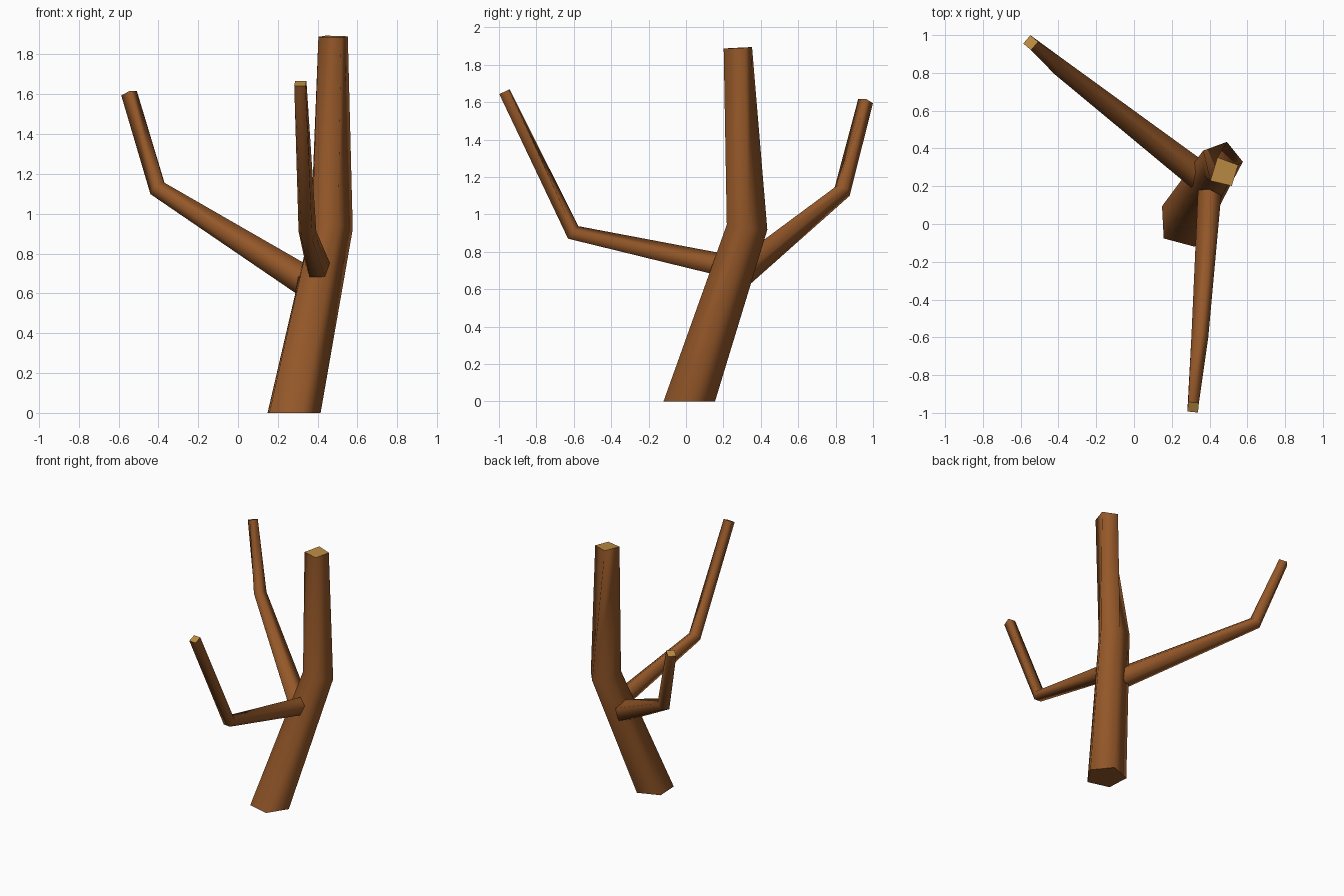
import bpy, bmesh, math
from mathutils import Vector

if "Cube" in bpy.data.objects:
    bpy.data.objects.remove(bpy.data.objects["Cube"])

def material(name, rgb):
    m = bpy.data.materials.new(name)
    m.diffuse_color = (*rgb, 1)
    m.use_nodes = True
    m.node_tree.nodes["Principled BSDF"].inputs["Base Color"].default_value = m.diffuse_color
    return m

bark = material("bark brown", (0.30, 0.097, 0.022))
wood = material("cut wood", (0.50, 0.26, 0.055))

def limb(name, path, radii, ref, angles, tip_angles, tip_map, flat_base=False):
    """Tapered limb: five-sided rings mitred along the path, ending in a four-sided tip."""
    pts = [Vector(p) for p in path]
    dirs = [(b - a).normalized() for a, b in zip(pts, pts[1:])]
    bm = bmesh.new()
    rings = []
    for i, (p, r) in enumerate(zip(pts, radii)):
        t = (dirs[max(i - 1, 0)] + dirs[min(i, len(dirs) - 1)]).normalized()
        if i == 0 and flat_base:
            t = Vector((0, 0, 1))
        u = (ref - t * ref.dot(t)).normalized()
        v = t.cross(u)
        tip = i == len(pts) - 1
        ring = [bm.verts.new(p + r * (u * math.cos(math.radians(a)) + v * math.sin(math.radians(a))))
                for a in (tip_angles if tip else angles)]
        rings.append(ring)
    start, end = rings[0], rings[-1]
    rings[-1] = [end[k] for k in tip_map]      # two corners meet in one at the tip
    for a, b in zip(rings, rings[1:]):
        for k in range(5):
            n = (k + 1) % 5
            corners = [a[k], a[n], b[n]] + ([b[k]] if b[k] != b[n] else [])
            bm.faces.new(corners).smooth = True
    # flat end faces with sharp rims
    caps = [bm.faces.new(start[::-1]), bm.faces.new(end)]
    caps[1].material_index = 1
    for f in caps:
        for e in f.edges:
            e.smooth = False
    bm.normal_update()
    mesh = bpy.data.meshes.new(name)
    bm.to_mesh(mesh)
    bm.free()
    mesh.materials.append(bark)
    mesh.materials.append(wood)
    ob = bpy.data.objects.new(name, mesh)
    bpy.context.collection.objects.link(ob)
    return ob

X, Z = Vector((1, 0, 0)), Vector((0, 0, 1))

# leaning trunk that straightens halfway up
limb("trunk", [(0.27, 0.015, 0), (0.462, 0.325, 0.935), (0.475, 0.275, 1.89)],
     [0.145, 0.115, 0.085], X, [3, 75, 147, 219, 291],
     [26, 113, 213, 300], [0, 1, 2, 2, 3], flat_base=True)

# two bent side branches
five = [0, 72, 144, 216, 288]
four = [45, 135, 225, 315]
limb("back_left_branch", [(0.34, 0.26, 0.66), (-0.40, 0.835, 1.125), (-0.547, 0.96, 1.605)],
     [0.08, 0.048, 0.041], Z, five, four, [0, 0, 1, 2, 3])
limb("front_branch", [(0.402, 0.19, 0.725), (0.348, -0.605, 0.90), (0.313, -0.97, 1.655)],
     [0.066, 0.047, 0.04], Z, five, four, [0, 0, 1, 2, 3])
